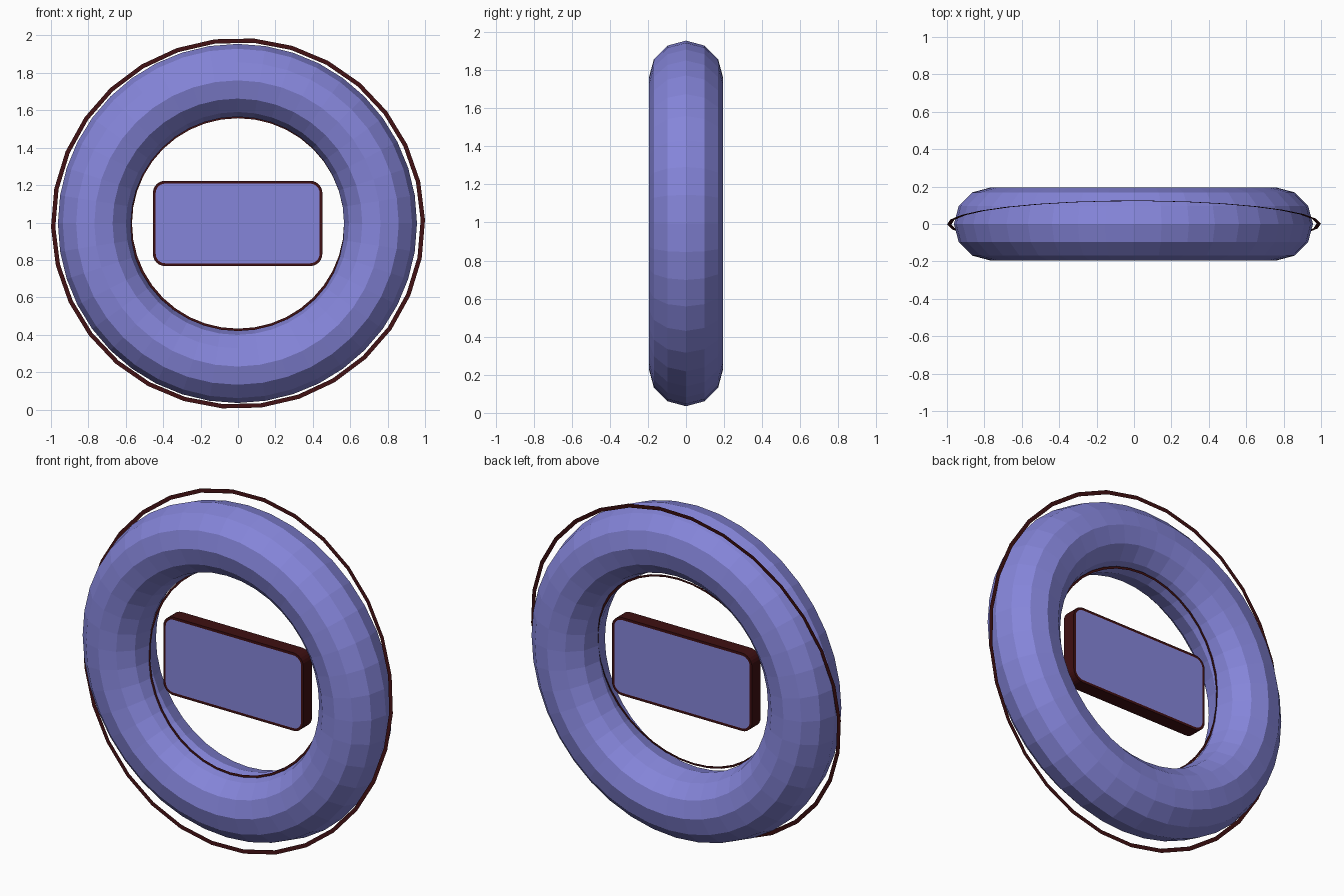
import bpy
import bmesh
import math
from mathutils import Matrix

if "Cube" in bpy.data.objects:
    bpy.data.objects.remove(bpy.data.objects["Cube"])

CENTRE_Z = 0.995
TILT = math.radians(7.2)


def make_material(name, colour):
    mat = bpy.data.materials.new(name)
    mat.diffuse_color = (*colour, 1.0)
    mat.use_nodes = True
    mat.node_tree.nodes["Principled BSDF"].inputs["Base Color"].default_value = mat.diffuse_color
    return mat


blue = make_material("periwinkle blue", (0.235, 0.235, 0.70))
maroon = make_material("dark maroon", (0.05, 0.005, 0.006))


def make_object(name, bm, *mats):
    mesh = bpy.data.meshes.new(name)
    bm.to_mesh(mesh)
    bm.free()
    for mat in mats:
        mesh.materials.append(mat)
    obj = bpy.data.objects.new(name, mesh)
    obj.location.z = CENTRE_Z
    bpy.context.collection.objects.link(obj)
    return obj


# Thick faceted ring standing upright
bpy.ops.mesh.primitive_torus_add(
    major_radius=0.765, minor_radius=0.195, major_segments=40, minor_segments=12,
    location=(-0.003, 0, CENTRE_Z), rotation=(math.pi / 2, 0, 0))
tube = bpy.context.object
tube.name = "ring_tube"
tube.data.materials.append(blue)


# Flat hoops sharing one plane that leans slightly back
def flat_hoop(name, inner, outer, count, phase):
    bm = bmesh.new()
    loops = []
    for radius in (inner, outer):
        loop = []
        for i in range(count):
            a = 2 * math.pi * i / count + phase
            loop.append(bm.verts.new((radius * math.cos(a), 0, radius * math.sin(a))))
        loops.append(loop)
    for i in range(count):
        j = (i + 1) % count
        bm.faces.new((loops[0][i], loops[1][i], loops[1][j], loops[0][j]))
    bmesh.ops.rotate(bm, verts=bm.verts, cent=(0, 0, 0),
                     matrix=Matrix.Rotation(-TILT, 3, 'X'))
    return make_object(name, bm, maroon)


flat_hoop("outer_hoop", 0.977, 1.0, 30, 0.02)
flat_hoop("inner_hoop", 0.567, 0.580, 40, 0.0)

# Rounded plate floating in the middle, with a dark edge and blue faces
HALF_W, HALF_H, DEPTH, CORNER = 0.453, 0.228, 0.08, 0.065
bm = bmesh.new()
outline = []
for k, (sx, sz) in enumerate(((1, 1), (-1, 1), (-1, -1), (1, -1))):
    for i in range(7):
        a = math.pi / 2 * (k + i / 6)
        outline.append(bm.verts.new((sx * (HALF_W - CORNER) + CORNER * math.cos(a),
                                     -DEPTH / 2,
                                     sz * (HALF_H - CORNER) + CORNER * math.sin(a))))
front = bm.faces.new(outline)
extruded = bmesh.ops.extrude_face_region(bm, geom=[front], use_keep_orig=True)
moved = [v for v in extruded["geom"] if isinstance(v, bmesh.types.BMVert)]
bmesh.ops.translate(bm, verts=moved, vec=(0, DEPTH, 0))
bmesh.ops.recalc_face_normals(bm, faces=bm.faces)
for face in bm.faces:
    face.material_index = 1
panels = [f for f in bm.faces if abs(f.normal.y) > 0.9]
bmesh.ops.inset_individual(bm, faces=panels, thickness=0.015)
for face in panels:
    face.material_index = 0
make_object("centre_plate", bm, blue, maroon).location.x = -0.002
